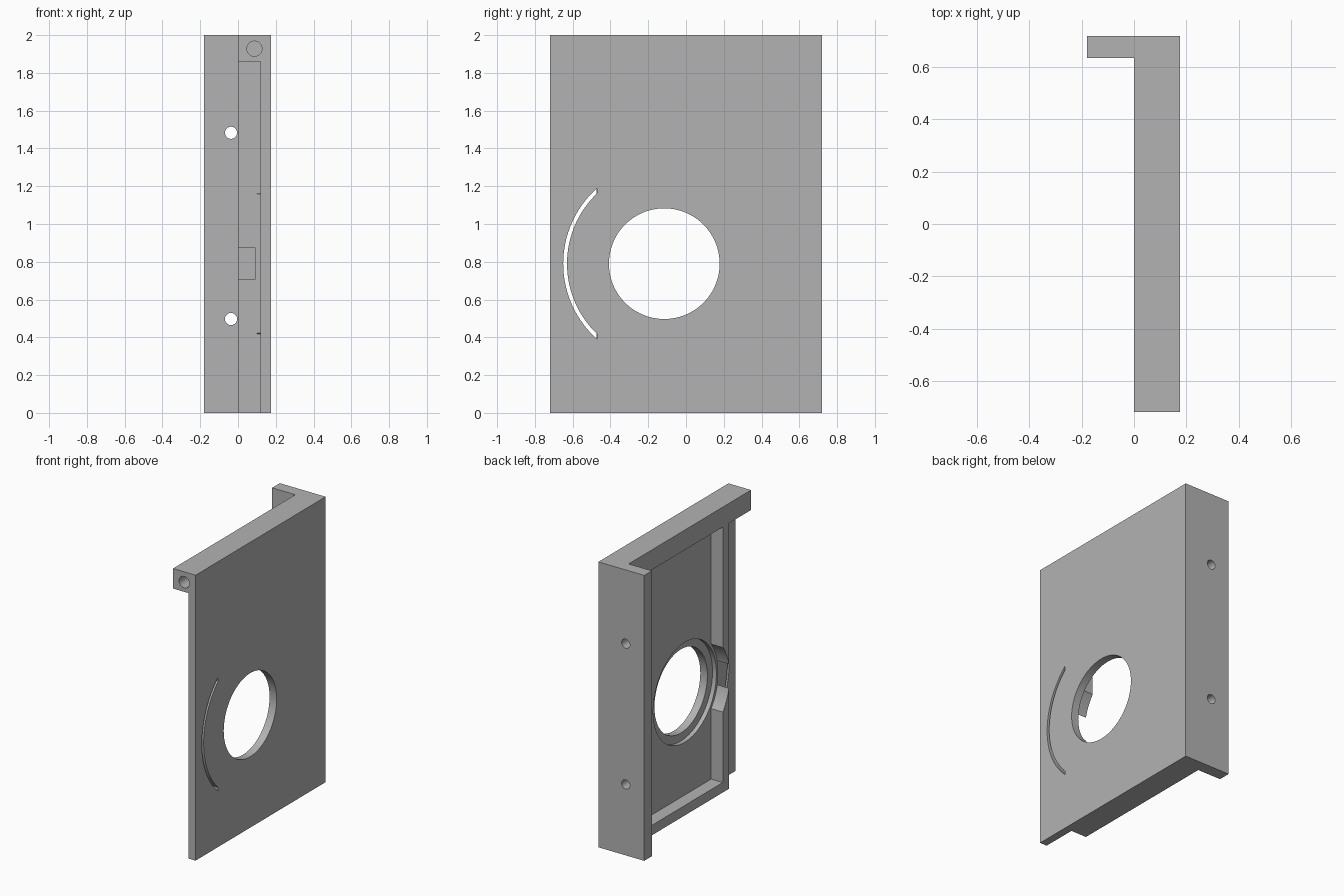
import bpy, bmesh, math
from mathutils import Matrix, Vector

cube = bpy.data.objects.get("Cube")
if cube:
    bpy.data.objects.remove(cube, do_unlink=True)

gray = bpy.data.materials.new("plain gray")
gray.use_nodes = True
gray.diffuse_color = (0.45, 0.45, 0.45, 1)
gray.node_tree.nodes["Principled BSDF"].inputs["Base Color"].default_value = gray.diffuse_color

HOLE_Y, HOLE_Z = -0.115, 0.79      # centre of the round opening
FRAME_Y = -0.475                   # outer side of the raised frame


def make(name, bm):
    bmesh.ops.recalc_face_normals(bm, faces=bm.faces)
    mesh = bpy.data.meshes.new(name)
    bm.to_mesh(mesh)
    bm.free()
    mesh.materials.append(gray)
    ob = bpy.data.objects.new(name, mesh)
    bpy.context.collection.objects.link(ob)
    return ob


def box(name, x, y, z):
    bm = bmesh.new()
    bmesh.ops.create_cube(bm, size=1)
    for v in bm.verts:
        v.co = [(r[0] + r[1]) / 2 + c * (r[1] - r[0]) for r, c in zip((x, y, z), v.co)]
    return make(name, bm)


def cylinder(name, axis, start, length, radius, sides=96):
    bm = bmesh.new()
    turn = Vector(axis).to_track_quat('Z', 'Y').to_matrix().to_4x4()
    middle = Vector(start) + Vector(axis) * length / 2
    bmesh.ops.create_cone(bm, cap_ends=True, segments=sides, radius1=radius, radius2=radius,
                          depth=length, matrix=Matrix.Translation(middle) @ turn)
    return make(name, bm)


def arc_slot(name, inner, outer, end_y, steps=32):
    # Curved strip around the opening with both ends trimmed upright
    bm = bmesh.new()
    outline = []
    for radius, way in ((outer, 1), (inner, -1)):
        limit = math.acos((HOLE_Y - end_y) / radius)
        for i in range(steps + 1):
            a = way * limit * (2 * i / steps - 1)
            outline.append(bm.verts.new((0.1, HOLE_Y - radius * math.cos(a),
                                         HOLE_Z + radius * math.sin(a))))
    face = bm.faces.new(outline)
    grown = bmesh.ops.extrude_face_region(bm, geom=[face])["geom"]
    bmesh.ops.translate(bm, vec=(0.1, 0, 0),
                        verts=[g for g in grown if isinstance(g, bmesh.types.BMVert)])
    return make(name, bm)


def carve(ob, cutters):
    for c in cutters:
        c.hide_render = True
        mod = ob.modifiers.new(c.name, 'BOOLEAN')
        mod.operation, mod.solver, mod.object = 'DIFFERENCE', 'EXACT', c
    deps = bpy.context.evaluated_depsgraph_get()
    mesh = bpy.data.meshes.new_from_object(ob.evaluated_get(deps))
    ob.modifiers.clear()
    ob.data = mesh
    for c in cutters:
        bpy.data.objects.remove(c, do_unlink=True)
    bpy.ops.object.select_all(action='DESELECT')
    ob.select_set(True)
    bpy.context.view_layer.objects.active = ob
    bpy.ops.object.shade_smooth_by_angle(angle=math.radians(30))


# Main panel: top bar, raised frame and pocket cut from one block
panel = box("panel", (0, 0.175), (-0.72, 0.72), (0, 2))
along_x, along_y = (1, 0, 0), (0, 1, 0)
centre = (-0.1, HOLE_Y, HOLE_Z)
carve(panel, [
    box("front_step", (-0.1, 0.12), (-0.9, FRAME_Y), (-0.1, 1.86)),
    box("pocket", (-0.1, 0.09), (-0.408, 0.57), (0.07, 1.86)),
    cylinder("disc_seat", along_x, centre, 0.19, 0.37),
    cylinder("counterbore", along_x, centre, 0.22, 0.35),
    cylinder("opening", along_x, centre, 0.4, 0.293),
    cylinder("bar_hole", along_y, (0.087, -0.8, 1.928), 0.33, 0.04, 48),
    arc_slot("curved_slot", 0.515, 0.535, -0.472),
])

# Back flange with two through holes
flange = box("back_flange", (-0.18, 0), (0.635, 0.72), (0, 2))
carve(flange, [cylinder("flange_hole", along_y, (-0.037, 0.5, z), 0.4, 0.032, 48)
               for z in (0.497, 1.483)])
